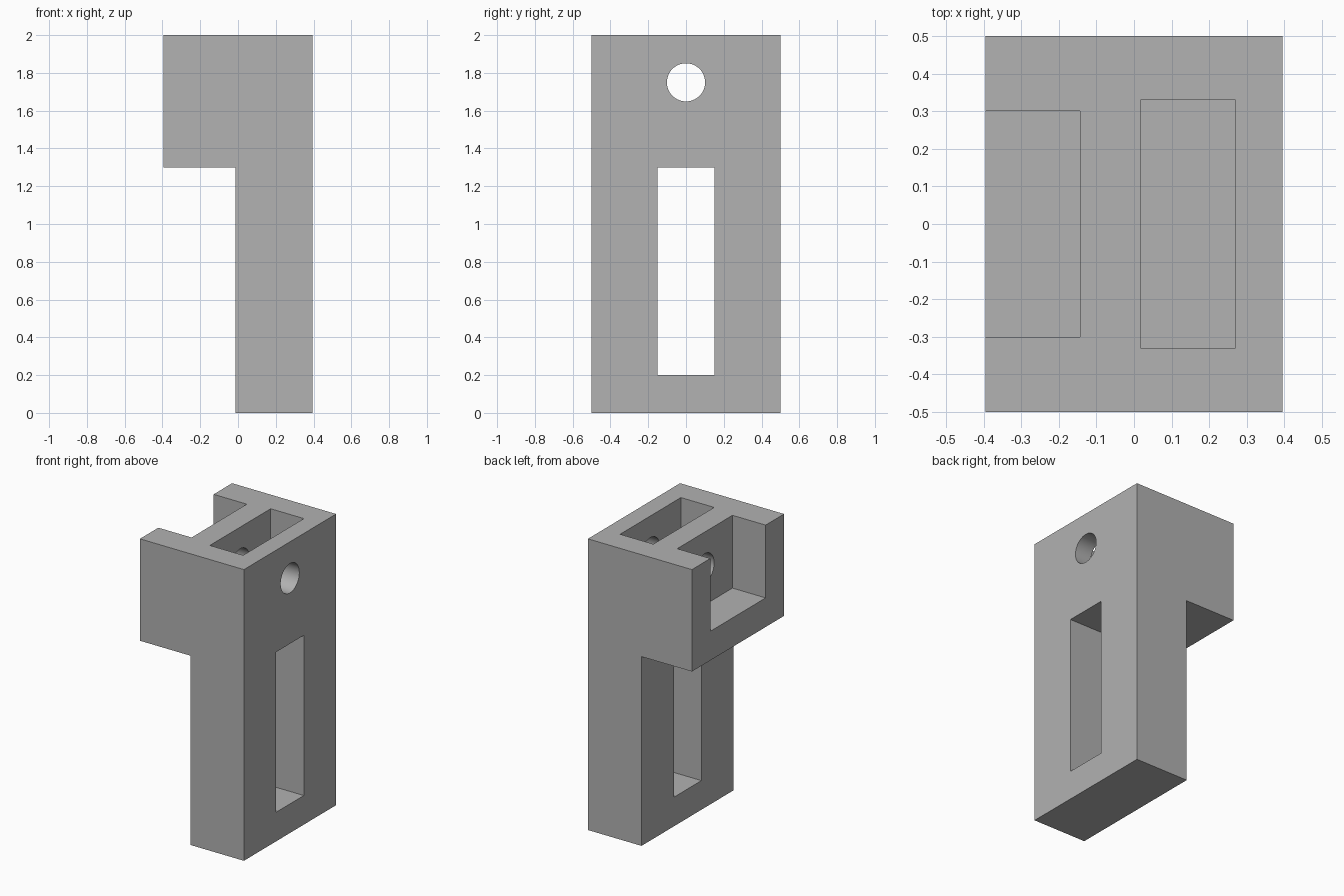
import bpy, bmesh
from math import pi, radians

default = bpy.data.objects.get("Cube")
if default:
    bpy.data.objects.remove(default, do_unlink=True)

grey = bpy.data.materials.new("plain grey")
grey.use_nodes = True
colour = (0.445, 0.445, 0.445, 1)
grey.diffuse_color = colour
grey.node_tree.nodes["Principled BSDF"].inputs["Base Color"].default_value = colour

HALF_X, HALF_Y, TOP = 0.395, 0.5, 2.0
HEAD_BOTTOM, LEG_X, FLOOR = 1.3, -0.012, 1.5


def box(name, x, y, z):
    """Box spanning the given x, y and z ranges."""
    centre = [(r[0] + r[1]) / 2 for r in (x, y, z)]
    bpy.ops.mesh.primitive_cube_add(size=1, location=centre)
    obj = bpy.context.object
    obj.name = name
    obj.scale = [r[1] - r[0] for r in (x, y, z)]
    bpy.ops.object.transform_apply(location=True, rotation=True, scale=True)
    return obj


# Bracket body: L-shaped side profile extruded along y
mesh = bpy.data.meshes.new("bracket_body")
body = bpy.data.objects.new("bracket_body", mesh)
bpy.context.collection.objects.link(body)
mesh.materials.append(grey)
profile = [(LEG_X, 0), (HALF_X, 0), (HALF_X, TOP),
           (-HALF_X, TOP), (-HALF_X, HEAD_BOTTOM), (LEG_X, HEAD_BOTTOM)]
bm = bmesh.new()
face = bm.faces.new([bm.verts.new((x, -HALF_Y, z)) for x, z in profile])
extruded = bmesh.ops.extrude_face_region(bm, geom=[face])["geom"]
bmesh.ops.translate(bm, vec=(0, 2 * HALF_Y, 0),
                    verts=[g for g in extruded if isinstance(g, bmesh.types.BMVert)])
bmesh.ops.recalc_face_normals(bm, faces=bm.faces)
bm.to_mesh(mesh)
bm.free()

# Pockets, leg slot and cross hole
cutters = [
    box("open_pocket_cutter", (-0.6, -0.143), (-0.3, 0.3), (FLOOR, 2.2)),
    box("closed_pocket_cutter", (0.017, 0.27), (-0.33, 0.33), (FLOOR, 2.2)),
    box("leg_slot_cutter", (-0.2, 0.6), (-0.15, 0.15), (0.2, HEAD_BOTTOM)),
]
bpy.ops.mesh.primitive_cylinder_add(vertices=64, radius=0.101, depth=2,
                                    location=(0, 0, 1.75), rotation=(0, pi / 2, 0))
bpy.context.object.name = "cross_hole_cutter"
cutters.append(bpy.context.object)

bpy.ops.object.select_all(action="DESELECT")
bpy.context.view_layer.objects.active = body
body.select_set(True)
for cutter in cutters:
    cutter.hide_render = True
    cut = body.modifiers.new(cutter.name, "BOOLEAN")
    cut.operation = "DIFFERENCE"
    cut.solver = "EXACT"
    cut.object = cutter
    bpy.ops.object.modifier_apply(modifier=cut.name)
    bpy.data.objects.remove(cutter, do_unlink=True)

bpy.ops.object.shade_smooth_by_angle(angle=radians(30))
